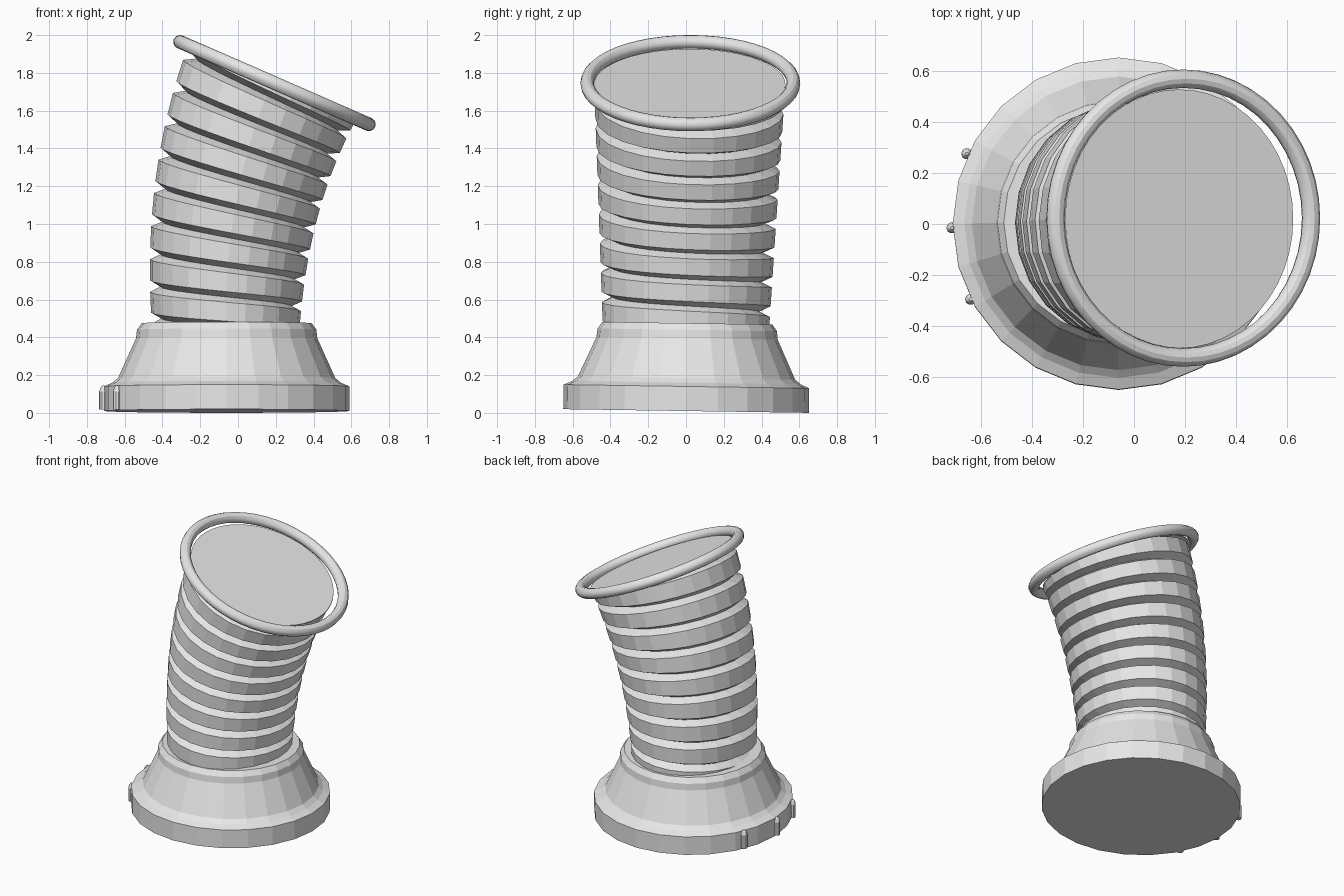
import bpy, bmesh
from math import pi, sin, cos, radians
from mathutils import Matrix, Vector

if "Cube" in bpy.data.objects:
    bpy.data.objects.remove(bpy.data.objects["Cube"], do_unlink=True)

GREY = (0.8, 0.8, 0.8, 1)
grey = bpy.data.materials.new("light_grey")
grey.use_nodes = True
grey.diffuse_color = GREY
grey.node_tree.nodes["Principled BSDF"].inputs["Base Color"].default_value = GREY


def finish(name, bm):
    """Turn a bmesh into a grey object."""
    bmesh.ops.recalc_face_normals(bm, faces=bm.faces)
    mesh = bpy.data.meshes.new(name)
    bm.to_mesh(mesh)
    bm.free()
    mesh.materials.append(grey)
    obj = bpy.data.objects.new(name, mesh)
    bpy.context.collection.objects.link(obj)
    return obj


def lathe(name, profile, sides, location):
    """Closed solid turned from (radius, height) points."""
    bm = bmesh.new()
    rings = []
    for r, z in profile:
        rings.append([bm.verts.new((r * cos(2 * pi * i / sides),
                                    r * sin(2 * pi * i / sides), z))
                      for i in range(sides)])
    for a, b in zip(rings, rings[1:]):
        for i in range(sides):
            j = (i + 1) % sides
            bm.faces.new((a[i], a[j], b[j], b[i]))
    bm.faces.new(rings[0][::-1])
    bm.faces.new(rings[-1])
    obj = finish(name, bm)
    obj.location = location
    return obj


# Flared base, leaning very slightly towards the back
base = lathe("flared_base",
             [(0.65, 0), (0.65, 0.13), (0.605, 0.15), (0.575, 0.175),
              (0.48, 0.385), (0.475, 0.43), (0.45, 0.465)],
             24, (-0.06, 0, 0.01))
base.rotation_euler.x = -0.015

# Three little pegs on the rim
for n, (x, y) in enumerate([(-0.655, 0.275), (-0.713, -0.015), (-0.64, -0.295)]):
    lathe(f"rim_peg_{n + 1}",
          [(0.022, 0), (0.022, 0.095), (0.016, 0.115), (0.006, 0.128)],
          10, (x, y, 0.017))

# Bent, widening hose with a left-handed spiral ridge
LENGTH, PITCH, SIDES, BEND = 1.33, 0.156, 24, 0.4


def bend(p):
    """Map a straight unit-radius hose point onto the leaning hose."""
    t = min(max(p.z / LENGTH, 0), 1)
    phi = BEND * t ** 1.2
    centre = Vector((-0.065 + LENGTH * BEND * t ** 2.2 / 2.2,
                     0.02 * t,
                     0.44 + p.z - LENGTH * BEND ** 2 * t ** 3.4 / 6.8))
    offset = Vector((p.x * (0.39 + 0.095 * t), p.y * (0.44 + 0.067 * t), 0))
    return centre + Matrix.Rotation(phi, 3, 'Y') @ offset


bm = bmesh.new()
section = [(0.87, 0), (1, 0.028), (1, 0.128), (0.87, PITCH)]
previous = None
for i in range(-2 * SIDES, 10 * SIDES):
    angle = pi - 2 * pi * i / SIDES
    rise = 0.057 + PITCH * i / SIDES
    row = [bm.verts.new((r * cos(angle), r * sin(angle), rise + h))
           for r, h in section]
    if previous:
        for k in range(len(section) - 1):
            bm.faces.new((previous[k], row[k], row[k + 1], previous[k + 1]))
    previous = row
bmesh.ops.remove_doubles(bm, verts=bm.verts, dist=0.0005)
for height, normal in ((0, -1), (LENGTH, 1)):
    bmesh.ops.bisect_plane(bm, geom=bm.verts[:] + bm.edges[:] + bm.faces[:],
                           plane_co=(0, 0, height), plane_no=(0, 0, normal),
                           clear_outer=True)
for v in bm.verts:
    v.co = bend(v.co)
finish("spiral_hose", bm)

# Flat cap closing the hose mouth
bm = bmesh.new()
bmesh.ops.create_circle(bm, cap_ends=True, segments=48, radius=1)
for v in bm.verts:
    v.co = bend(Vector((v.co.x, v.co.y, LENGTH)))
bmesh.ops.solidify(bm, geom=bm.faces[:], thickness=0.006)
finish("mouth_cap", bm)

# Round hoop around the mouth
bpy.ops.mesh.primitive_torus_add(major_segments=48, minor_segments=12,
                                 major_radius=0.546, minor_radius=0.036,
                                 location=(0.193, 0.023, 1.746),
                                 rotation=(0, radians(23.6), 0))
hoop = bpy.context.object
hoop.name = "mouth_hoop"
hoop.data.materials.append(grey)
bpy.ops.object.shade_smooth_by_angle()
